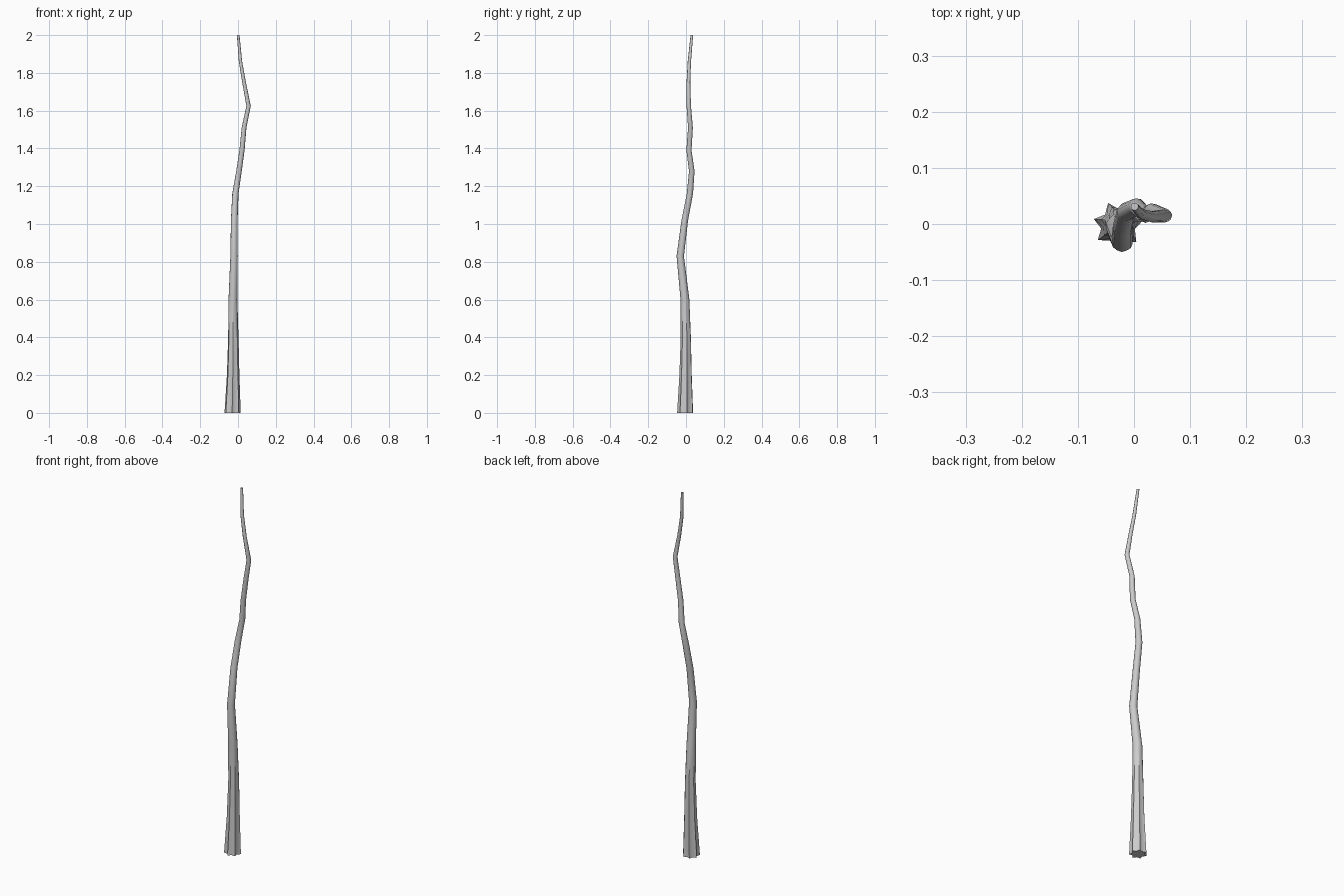
import bpy, bmesh, math

# Trunk path: x, y, z, radius, depth of root lobes
path = [
    (-0.029, -0.003, 0.00, 0.044, 0.32),
    (-0.026, -0.001, 0.20, 0.034, 0.16),
    (-0.025, 0.000, 0.40, 0.028, 0.08),
    (-0.027, -0.005, 0.60, 0.024, 0.05),
    (-0.021, -0.030, 0.83, 0.020, 0.05),
    (-0.020, -0.006, 1.02, 0.018, 0.05),
    (-0.014, 0.021, 1.16, 0.017, 0.05),
    (0.005, 0.031, 1.28, 0.015, 0.05),
    (0.021, 0.016, 1.39, 0.014, 0.05),
    (0.032, 0.024, 1.51, 0.013, 0.05),
    (0.056, 0.015, 1.625, 0.012, 0.05),
    (0.032, 0.013, 1.75, 0.010, 0.05),
    (0.013, 0.018, 1.86, 0.009, 0.05),
    (0.001, 0.031, 2.00, 0.007, 0.05),
]
LOBES = 7
SIDES = LOBES * 2

# Loft lobed rings along the path
bm = bmesh.new()
rings = []
for x, y, z, r, depth in path:
    ring = []
    for i in range(SIDES):
        a = math.radians(113) + 2 * math.pi * i / SIDES
        rr = r * (1 - depth * (i % 2))
        ring.append(bm.verts.new((x + rr * math.cos(a), y + rr * math.sin(a), z)))
    rings.append(ring)
for low, high in zip(rings, rings[1:]):
    for i in range(SIDES):
        j = (i + 1) % SIDES
        bm.faces.new((low[i], low[j], high[j], high[i]))

# End caps
bm.faces.new(rings[0][::-1])
bm.faces.new(rings[-1])

mesh = bpy.data.meshes.new("trunk")
bm.to_mesh(mesh)
bm.free()
trunk = bpy.data.objects.new("trunk", mesh)
bpy.context.collection.objects.link(trunk)
bpy.context.view_layer.objects.active = trunk
trunk.select_set(True)
bpy.ops.object.shade_smooth_by_angle(angle=math.radians(40))
